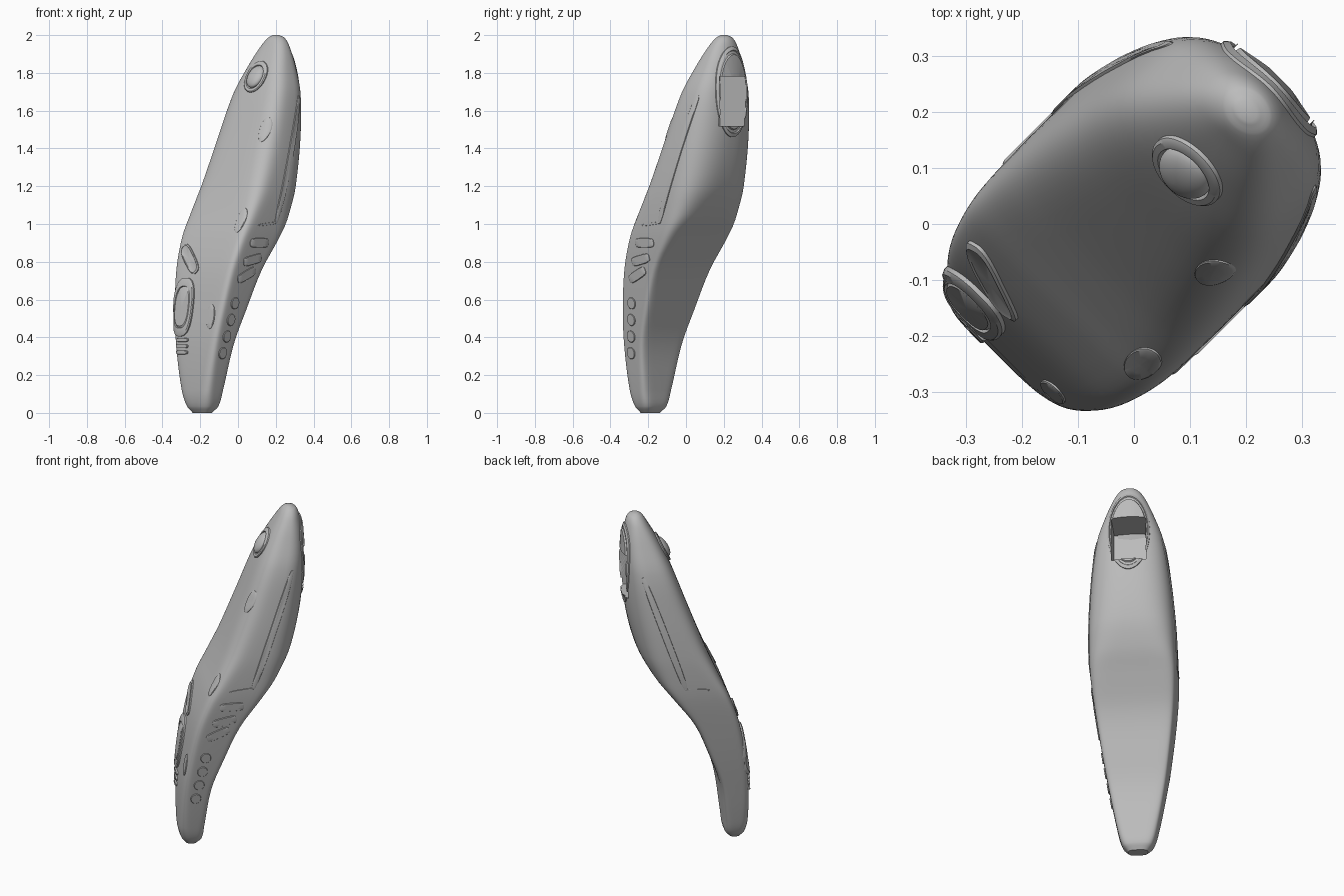
import bpy, bmesh, math
from mathutils import Vector, Matrix
from mathutils.bvhtree import BVHTree

if "Cube" in bpy.data.objects:
    bpy.data.objects.remove(bpy.data.objects["Cube"])

GREY = bpy.data.materials.new("mid grey")
GREY.use_nodes = True
GREY.diffuse_color = (0.5, 0.5, 0.5, 1)
GREY.node_tree.nodes["Principled BSDF"].inputs["Base Color"].default_value = (0.5, 0.5, 0.5, 1)

# Local frame: X = front to back, Y = across; turned onto the diagonal when placed
TURN = Matrix.Rotation(math.radians(45), 4, "Z")
SEGMENTS = 64


def super_point(angle, power):
    """Point on a unit superellipse."""
    c, s = math.cos(angle), math.sin(angle)
    e = 2 / power
    return math.copysign(abs(c) ** e, c), math.copysign(abs(s) ** e, s)


def loft(rings):
    """Closed surface through rings of points."""
    bm = bmesh.new()
    loops = [[bm.verts.new(p) for p in ring] for ring in rings]
    for low, high in zip(loops, loops[1:]):
        for i in range(len(low)):
            j = (i + 1) % len(low)
            bm.faces.new((low[i], low[j], high[j], high[i]))
    bm.faces.new(loops[0][::-1])
    bm.faces.new(loops[-1])
    bmesh.ops.recalc_face_normals(bm, faces=bm.faces)
    return bm


def place(name, bm):
    mesh = bpy.data.meshes.new(name)
    bm.transform(TURN)
    bm.to_mesh(mesh)
    bm.free()
    mesh.materials.append(GREY)
    obj = bpy.data.objects.new(name, mesh)
    bpy.context.collection.objects.link(obj)
    return obj


def finish(obj, cutter=None):
    bpy.ops.object.select_all(action="DESELECT")
    obj.select_set(True)
    bpy.context.view_layer.objects.active = obj
    if cutter:
        mod = obj.modifiers.new("pocket", "BOOLEAN")
        mod.operation = "DIFFERENCE"
        mod.solver = "EXACT"
        mod.object = cutter
        bpy.ops.object.modifier_apply(modifier=mod.name)
    bpy.ops.object.shade_smooth_by_angle(angle=math.radians(35))


# Body stations: height, front, back, half width, front squareness, back squareness
STATIONS = [
    (0, -.3, -.235, .055, 3, 3),
    (.035, -.325, -.21, .085, 3, 4),
    (.12, -.338, -.2, .11, 4, 5),
    (.36, -.332, -.17, .155, 6, 8),
    (.55, -.308, -.105, .187, 8, 10),
    (.76, -.268, -.015, .217, 9, 10),
    (.93, -.21, .11, .237, 9, 7),
    (1.05, -.155, .205, .242, 7, 4),
    (1.2, -.09, .285, .24, 5, 2.8),
    (1.45, .005, .343, .22, 4, 2.4),
    (1.69, .095, .36, .186, 3.5, 2.4),
    (1.84, .165, .355, .132, 3, 2.3),
    (1.94, .22, .342, .085, 2.5, 2),
    (1.985, .248, .325, .05, 2, 2),
    (2, .27, .3, .02, 2, 2),
]


def slope(i, k):
    a, b = STATIONS[max(i - 1, 0)], STATIONS[min(i + 1, len(STATIONS) - 1)]
    return (b[k] - a[k]) / (b[0] - a[0])


def between(i, u):
    """Smooth blend of two neighbouring stations."""
    a, b = STATIONS[i], STATIONS[i + 1]
    h = b[0] - a[0]
    blend = u * u * (3 - 2 * u)
    lead, trail = u * (1 - u) ** 2, u * u * (u - 1)
    row = [a[0] + h * u]
    for k in range(1, len(a)):
        row.append(a[k] + (b[k] - a[k]) * blend + h * (lead * slope(i, k) + trail * slope(i + 1, k)))
    return row


def section(z, front, back, width, front_power, back_power):
    mid, half = (front + back) / 2, (back - front) / 2
    ring = []
    for i in range(SEGMENTS):
        angle = math.tau * (i + 0.5) / SEGMENTS
        x, y = super_point(angle, back_power if math.cos(angle) > 0 else front_power)
        ring.append(Vector((mid + half * x, width * y, z)))
    return ring


rows = [between(i, u / 4) for i in range(len(STATIONS) - 1) for u in range(4)]
body_bm = loft([section(*row) for row in rows + [STATIONS[-1]]])
SURFACE = BVHTree.FromBMesh(body_bm)
body = place("body", body_bm)

OUTWARD = {"front": Vector((-1, 0, 0)), "back": Vector((1, 0, 0)),
           "near": Vector((0, -1, 0)), "far": Vector((0, 1, 0))}


def patch(name, side, centre, radii, steps, tilt=0, power=2):
    """Raised detail that follows the body; steps are (scale, height) rings."""
    out = OUTWARD[side]
    lean = Matrix.Rotation(math.radians(tilt), 2)
    rings = []
    for scale, height in [(.02, -.04), (1, -.03)] + steps:
        ring = []
        for i in range(SEGMENTS):
            x, y = super_point(math.tau * (i + 0.5) / SEGMENTS, power)
            a, z = Vector(centre) + lean @ Vector((x * radii[0], y * radii[1])) * scale
            start = Vector((0, a, z)) if side in ("front", "back") else Vector((a, 0, z))
            start += out * 2
            hit = SURFACE.ray_cast(start, -out)[0] or SURFACE.find_nearest(start - out * 1.7)[0]
            ring.append(hit + out * height)
        rings.append(ring)
    return place(name, loft(rings))


def plate(height):
    return [(1, height * .6), (.93, height), (.5, height), (.02, height)]


# Square emitter pocket cut through the back bezel
cut_bm = bmesh.new()
bmesh.ops.create_cube(cut_bm, size=1, matrix=Matrix.Translation((.36, 0, 1.65))
                      @ Matrix.Diagonal((.4, .192, .26, 1)))
cutter = place("pocket_cutter", cut_bm)
cutter.hide_render = True
bezel = patch("emitter_bezel", "back", (0, 1.7), (.118, .24),
              [(1, .006), (.92, .01), (.9, .004), (.84, .004), (.82, .012), (.4, .011), (.02, .01)])
finish(body, cutter)
finish(bezel, cutter)
bpy.data.objects.remove(cutter)

# Domed button with its ring near the top of the front face
dome = [(.7 * math.cos(a), .006 + .03 * math.sin(a)) for a in (math.pi * k / 16 for k in range(8))]
parts = [patch("domed_button", "front", (0, 1.78), (.075, .083),
               [(1, .007), (.93, .012), (.76, .012), (.7, .005)] + dome + [(.02, .036)])]

# Thumb pad, lower panel and its ribs
parts.append(patch("thumb_pad", "front", (.107, .815), (.1, .034),
                   [(1, .006), (.9, .01), (.82, .007), (.02, .007)], tilt=45, power=3))
parts.append(patch("lower_panel", "front", (.105, .56), (.078, .155),
                   [(1, .008), (.94, .013), (.72, .013), (.7, .007), (.64, .013), (.02, .013)], power=2.6))
for k in range(3):
    parts.append(patch(f"lower_rib_{k}", "front", (.085, .32 + .033 * k), (.045, .01), plate(.01), power=4))

# Half-moon inlays along one edge of the front face
for k, spot in enumerate([(-.162, 1.5), (-.187, 1.02), (-.11, .51)]):
    parts.append(patch(f"edge_inlay_{k}", "front", spot, (.028, .065), plate(.005)))

# Side buttons: three slots above four round keys
for k, spot in enumerate([(-.075, .9), (-.115, .81), (-.15, .73)]):
    parts.append(patch(f"slot_key_{k}", "near", spot, (.068, .025), plate(.006), tilt=12 * k, power=4))
for k in range(4):
    parts.append(patch(f"round_key_{k}", "near", (-.215 - .016 * k, .58 - .088 * k), (.029, .031), plate(.006)))

# Long side trim and the short bar below it, on both sides
for side in ("near", "far"):
    parts.append(patch(f"{side}_trim_strip", side, (.157, 1.34), (.019, .36), plate(.005), tilt=-19, power=3))
    parts.append(patch(f"{side}_trim_bar", side, (-.02, 1.0), (.07, .006), plate(.004), tilt=6, power=3))

for part in parts:
    finish(part)
